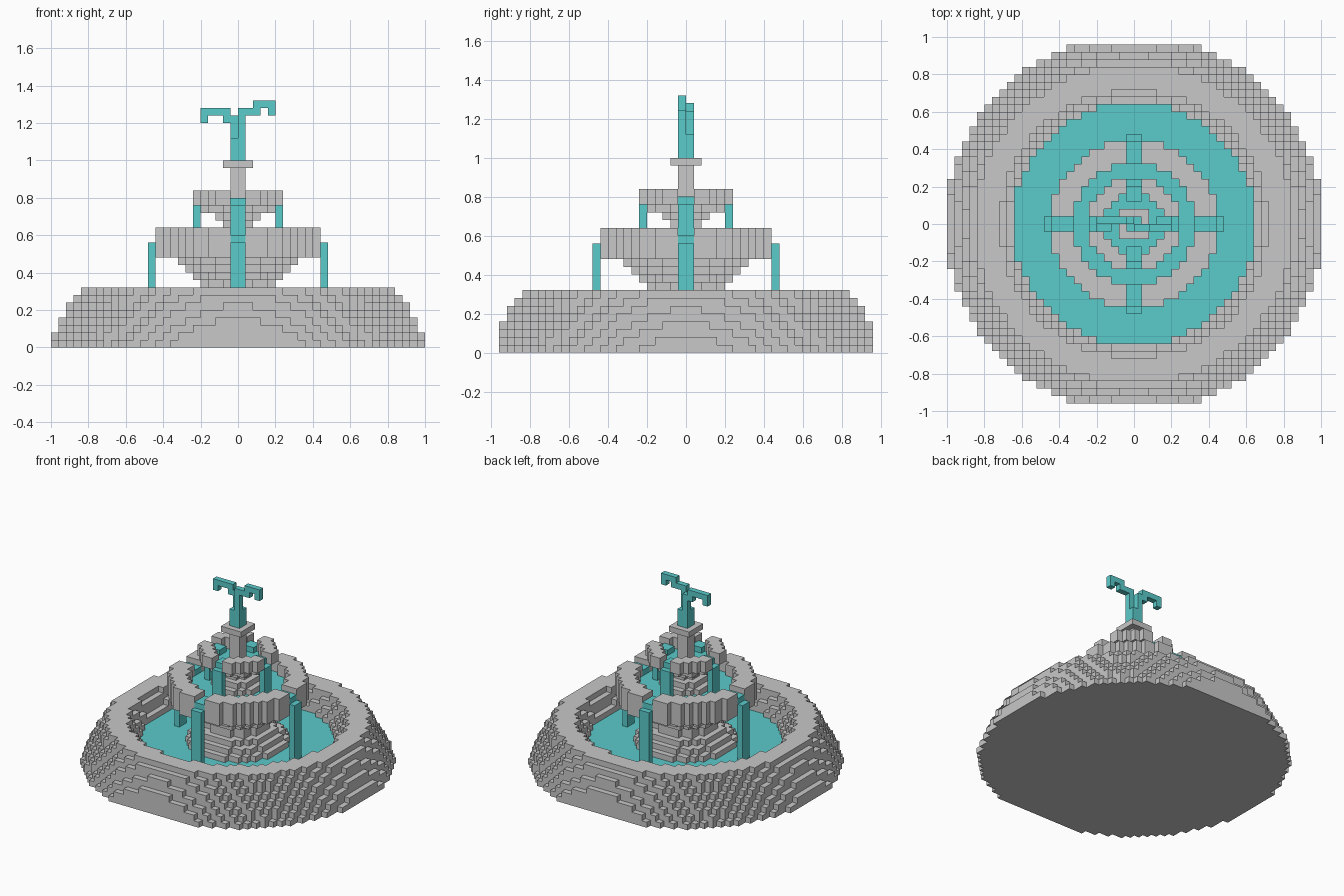
import bpy, bmesh, math

if "Cube" in bpy.data.objects:
    bpy.data.objects.remove(bpy.data.objects["Cube"])

V = 0.04          # block size
cells = {}        # (i, j, k) -> part name


def put(part, i, j, k):
    cells[(i, j, k)] = part


def disc(part, k, r, r_in=0.0, jmax=24):
    """One layer of blocks whose centres lie between r_in and r."""
    n = int(r / V) + 2
    for i in range(-n, n):
        for j in range(max(-n, -jmax), min(n, jmax)):
            d = math.hypot((i + .5) * V, (j + .5) * V)
            if r_in <= d < r:
                put(part, i, j, k)


def box(part, i0, i1, j0, j1, k0, k1):
    for i in range(i0, i1):
        for j in range(j0, j1):
            for k in range(k0, k1):
                put(part, i, j, k)


def four_ways(a, b):
    """Two-wide strips of block columns a..b-1 out along each axis."""
    for s in range(a, b):
        for t in (-1, 0):
            for p in ((s, t), (-1 - s, t), (t, s), (t, -1 - s)):
                yield p


# Large sloping basin, hollow above the water line
outer = [1.008, .99, .97, .948, .926, .904, .88, .855]
inner = [0, 0, 0, 0, .65, .67, .69, .71]
for k in range(8):
    disc("basin", k, outer[k], inner[k])
disc("basin_water", 3, .65)

# Waisted pedestal between basin and middle bowl
for k, r in zip(range(4, 12), (.325, .285, .245, .205, .205, .245, .285, .325)):
    disc("pedestal", k, r)

# Middle bowl with water
for k in (12, 13):
    disc("middle_bowl", k, .45)
for k in (14, 15):
    disc("middle_bowl", k, .45, .33)
disc("middle_water", 13, .33)

# Upper waisted stem
for k, r in zip(range(14, 18), (.165, .125, .08, .125)):
    disc("upper_stem", k, r)

# Upper bowl with water
disc("upper_bowl", 18, .205)
for k in (19, 20):
    disc("upper_bowl", k, .25, .155)
disc("upper_water", 18, .155)

# Spout channels cut in both rims, and falling water columns
for i, j in four_ways(8, 11):
    cells.pop((i, j, 15), None)
    put("middle_spouts", i, j, 14)
for i, j in four_ways(11, 12):
    for k in range(4, 14):
        put("middle_falls", i, j, k)
for i, j in four_ways(3, 6):
    cells.pop((i, j, 19), None)
    cells.pop((i, j, 20), None)
    if max(i, -1 - i, j, -1 - j) < 5:
        put("upper_spouts", i, j, 19)
for i, j in four_ways(5, 6):
    for k in range(14, 19):
        put("upper_falls", i, j, k)

# Finial post and cap
box("finial_post", -1, 1, -1, 1, 18, 24)
box("finial_cap", -2, 2, -2, 2, 24, 25)

# Top jet with two curling arms
box("top_jet", -1, 1, -1, 1, 25, 28)
for i, k0, k1 in ((0, 28, 32), (1, 31, 32), (2, 31, 33), (3, 32, 33), (4, 31, 33)):
    box("top_jet", i, i + 1, -1, 0, k0, k1)
for i, k0, k1 in ((-1, 28, 31), (-2, 30, 32), (-3, 31, 32), (-4, 31, 32), (-5, 30, 32)):
    box("top_jet", i, i + 1, 0, 1, k0, k1)


def material(name, col):
    m = bpy.data.materials.new(name)
    m.diffuse_color = (*col, 1)
    m.use_nodes = True
    m.node_tree.nodes["Principled BSDF"].inputs["Base Color"].default_value = m.diffuse_color
    return m


stone = material("grey_stone", (.58, .58, .58))
water = material("teal_water", (.105, .597, .597))
WET = ("water", "spouts", "falls", "jet")

# Each face: direction and its four corners, counter-clockwise from outside
FACES = []
for ax in range(3):
    u, w = (ax + 1) % 3, (ax + 2) % 3
    for side in (0, 1):
        loop = [(0, 0), (1, 0), (1, 1), (0, 1)]
        corners = []
        for a, b in (loop if side else loop[::-1]):
            c = [0, 0, 0]
            c[ax], c[u], c[w] = side, a, b
            corners.append(c)
        d = [0, 0, 0]
        d[ax] = 1 if side else -1
        FACES.append((d, corners))

# Skin the exposed block faces, one object per part
for part in sorted(set(cells.values())):
    bm = bmesh.new()
    verts = {}
    for p, owner in cells.items():
        if owner != part:
            continue
        for d, corners in FACES:
            if tuple(p[n] + d[n] for n in range(3)) in cells:
                continue
            quad = []
            for c in corners:
                key = tuple(p[n] + c[n] for n in range(3))
                if key not in verts:
                    verts[key] = bm.verts.new([x * V for x in key])
                quad.append(verts[key])
            bm.faces.new(quad)
    me = bpy.data.meshes.new(part)
    bm.to_mesh(me)
    bm.free()
    me.materials.append(water if part.endswith(WET) else stone)
    bpy.context.collection.objects.link(bpy.data.objects.new(part, me))
